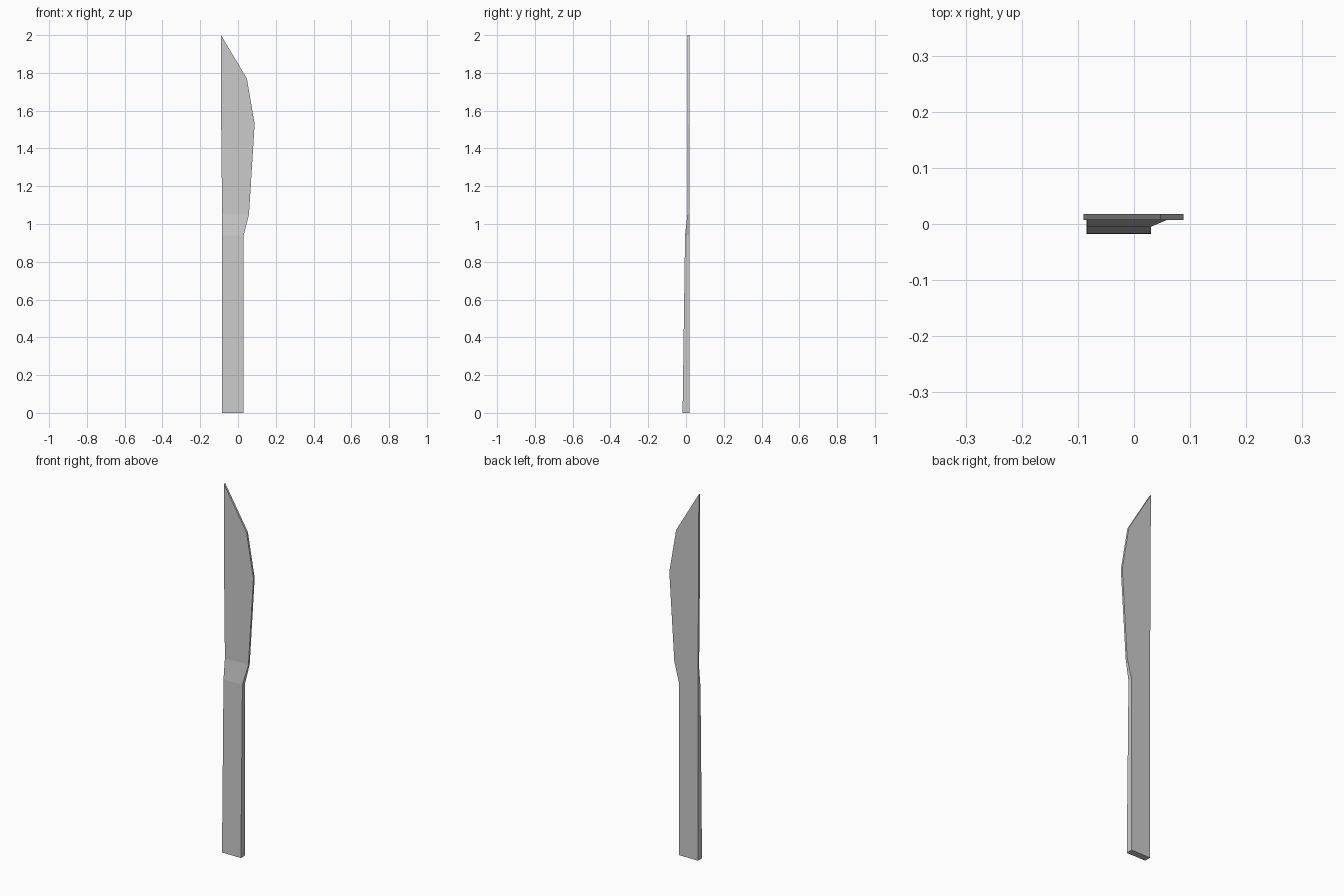
import bpy, bmesh

if "Cube" in bpy.data.objects:
    bpy.data.objects.remove(bpy.data.objects["Cube"])

# Cross-sections from butt to tip: height, spine x, cutting-edge x, front y
SECTIONS = [
    (0.00, -0.085, 0.030, -0.018),
    (0.08, -0.084, 0.030, -0.017),
    (0.15, -0.084, 0.030, -0.016),
    (0.94, -0.084, 0.030, -0.005),
    (1.05, -0.084, 0.058, 0.007),
    (1.53, -0.089, 0.088, 0.007),
    (1.77, -0.089, 0.047, 0.007),
    (2.00, -0.090, -0.090, 0.007),
]
BACK = 0.018


def loft(name, sections):
    bm = bmesh.new()
    rings = [[bm.verts.new(p) for p in ((l, f, z), (r, f, z), (r, BACK, z), (l, BACK, z))]
             for z, l, r, f in sections]
    for a, b in zip(rings, rings[1:]):
        for i in range(4):
            j = (i + 1) % 4
            bm.faces.new((a[i], a[j], b[j], b[i]))
    bm.faces.new(rings[0][::-1])
    # The tip closes to a single vertical edge line
    bmesh.ops.remove_doubles(bm, verts=bm.verts, dist=0.0001)
    bmesh.ops.recalc_face_normals(bm, faces=bm.faces)
    mesh = bpy.data.meshes.new(name)
    bm.to_mesh(mesh)
    bm.free()
    obj = bpy.data.objects.new(name, mesh)
    bpy.context.collection.objects.link(obj)
    return obj


# Handle and blade in one piece
loft("knife", SECTIONS)
